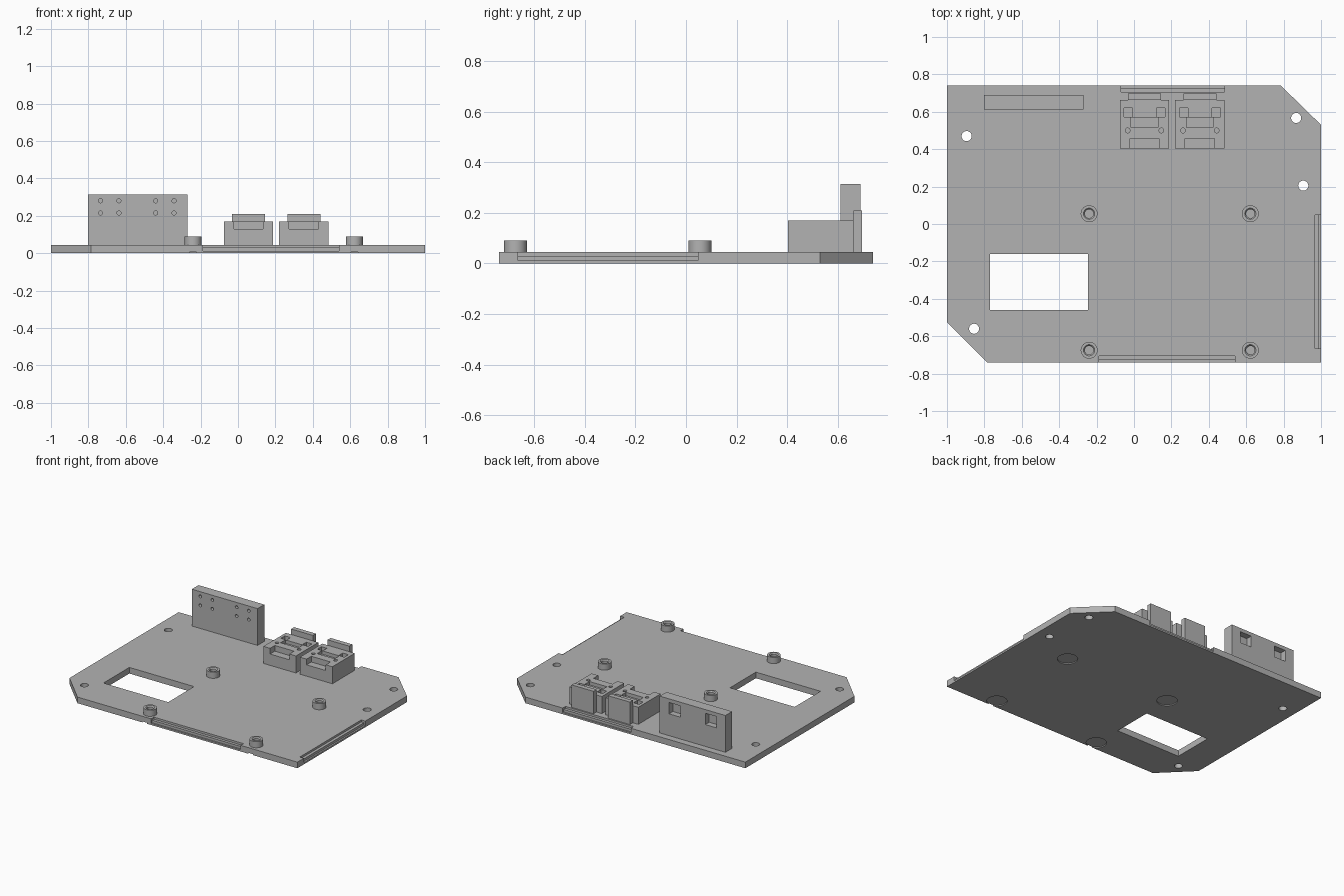
import bpy, bmesh, math

if "Cube" in bpy.data.objects:
    bpy.data.objects.remove(bpy.data.objects["Cube"])

grey = bpy.data.materials.new("matte grey")
grey.diffuse_color = (0.45, 0.45, 0.45, 1)
grey.use_nodes = True
grey.node_tree.nodes["Principled BSDF"].inputs["Base Color"].default_value = grey.diffuse_color


def make(name, bm):
    bmesh.ops.recalc_face_normals(bm, faces=bm.faces)
    me = bpy.data.meshes.new(name)
    bm.to_mesh(me)
    bm.free()
    me.materials.append(grey)
    ob = bpy.data.objects.new(name, me)
    bpy.context.collection.objects.link(ob)
    return ob


def prism(name, outline, z0, z1):
    bm = bmesh.new()
    f = bm.faces.new([bm.verts.new((x, y, z0)) for x, y in outline])
    r = bmesh.ops.extrude_face_region(bm, geom=[f])
    top = [v for v in r["geom"] if isinstance(v, bmesh.types.BMVert)]
    bmesh.ops.translate(bm, verts=top, vec=(0, 0, z1 - z0))
    return make(name, bm)


def box(name, x0, x1, y0, y1, z0, z1):
    return prism(name, [(x0, y0), (x1, y0), (x1, y1), (x0, y1)], z0, z1)


def rod(name, x, y, r, z0, z1, n=32):
    return prism(name, [(x + r * math.cos(2 * math.pi * i / n),
                         y + r * math.sin(2 * math.pi * i / n)) for i in range(n)], z0, z1)


def rod_y(name, x, z, r, y0, y1):
    ob = rod(name, 0, 0, r, y0, y1, 16)
    for v in ob.data.vertices:
        a, b, c = v.co
        v.co = (x + a, c, z - b)
    return ob


def carve(ob, cutters):
    for c in cutters:
        m = ob.modifiers.new("cut", "BOOLEAN")
        m.operation, m.solver, m.object = "DIFFERENCE", "EXACT", c
    bpy.context.view_layer.update()
    dg = bpy.context.evaluated_depsgraph_get()
    me = bpy.data.meshes.new_from_object(ob.evaluated_get(dg))
    ob.modifiers.clear()
    ob.data = me
    for c in cutters:
        bpy.data.objects.remove(c)


def smooth(ob):
    bpy.ops.object.select_all(action="DESELECT")
    ob.select_set(True)
    bpy.context.view_layer.objects.active = ob
    bpy.ops.object.shade_smooth_by_angle(angle=math.radians(30))


T = 0.045
posts = [(x, y) for x in (-0.24, 0.622) for y in (-0.675, 0.055)]

# Base plate with two clipped corners
plate = prism("base_plate", [(-0.785, -0.74), (1, -0.74), (1, 0.53), (0.785, 0.74),
                             (-1, 0.74), (-1, -0.525)], 0, T)
cuts = [box("c", -0.77, -0.245, -0.46, -0.16, -0.1, 0.1)]
# Mounting holes
for x, y in ((-0.895, 0.47), (0.867, 0.567), (0.905, 0.205), (-0.855, -0.56)):
    cuts.append(rod("c", x, y, 0.027, -0.1, 0.1))
# Shallow round recesses underneath the posts
for x, y in posts:
    cuts.append(rod("c", x, y, 0.068, -0.1, 0.007))
# Stepped rebates on the front, right and back edges
for d, z in ((0.033, 0.03), (0.012, 0.012)):
    cuts.append(box("c", -0.188, 0.54, -0.8, -0.74 + d, z, 0.1))
    cuts.append(box("c", 1 - d, 1.1, -0.665, 0.048, z, 0.1))
    cuts.append(box("c", -0.07, 0.483, 0.74 - d, 0.8, z, 0.1))
carve(plate, cuts)
smooth(plate)

# Threaded posts turned from a profile
for x, y in posts:
    bm = bmesh.new()
    vs = [bm.verts.new((x + r, y, z)) for r, z in
          ((0.045, 0.04), (0.045, 0.09), (0.03, 0.09), (0.023, 0.082), (0.023, 0.05), (0, 0.05))]
    es = [bm.edges.new(p) for p in zip(vs, vs[1:])]
    bmesh.ops.spin(bm, geom=vs + es, cent=(x, y, 0), axis=(0, 0, 1),
                   angle=2 * math.pi, steps=32)
    bmesh.ops.remove_doubles(bm, verts=bm.verts, dist=1e-5)
    smooth(make("standoff_post", bm))

# Tall block with pin holes in front and square pockets behind
block = box("tall_block", -0.803, -0.27, 0.612, 0.69, T - 0.002, 0.315)
cuts = [rod_y("c", x, z, 0.011, 0.55, 0.64)
        for x in (-0.735, -0.637, -0.44, -0.342) for z in (0.215, 0.28)]
for x in (-0.686, -0.391):
    cuts.append(box("c", x - 0.046, x + 0.046, 0.645, 0.75, 0.205, 0.288))
carve(block, cuts)
smooth(block)

# Twin sockets with carved tops and upright back tabs
for cx in (0.056, 0.352):
    body = box("socket_body", cx - 0.132, cx + 0.132, 0.403, 0.662, T - 0.002, 0.17)
    cuts = [box("c", cx - 0.078, cx + 0.078, 0.35, 0.458, 0.128, 0.3),
            box("c", cx - 0.071, cx + 0.071, 0.515, 0.57, 0.145, 0.3)]
    for s in (-1, 1):
        a, b = sorted((cx + s * 0.064, cx + s * 0.11))
        cuts.append(box("c", a, b, 0.573, 0.62, 0.1, 0.3))
        cuts.append(rod("c", cx + s * 0.09, 0.5, 0.013, 0.13, 0.3, 16))
    carve(body, cuts)
    smooth(body)
    box("socket_tab", cx - 0.088, cx + 0.088, 0.662, 0.697, T - 0.002, 0.21)
